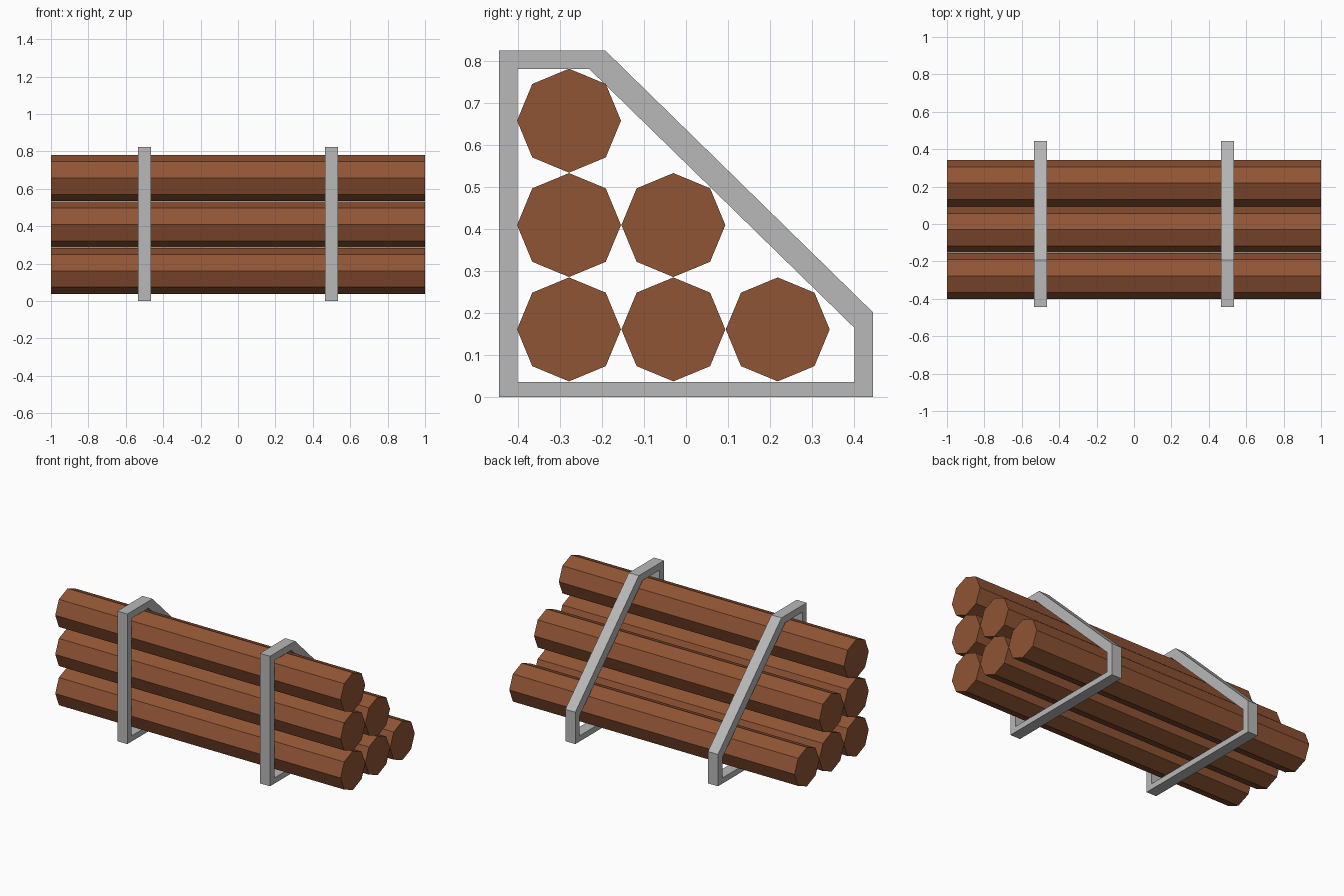
import bpy, bmesh
from math import cos, sin, pi

if "Cube" in bpy.data.objects:
    bpy.data.objects.remove(bpy.data.objects["Cube"])


def make_material(name, color):
    mat = bpy.data.materials.new(name)
    mat.diffuse_color = (*color, 1)
    mat.use_nodes = True
    mat.node_tree.nodes["Principled BSDF"].inputs["Base Color"].default_value = mat.diffuse_color
    return mat


bark = make_material("bark", (0.28, 0.09, 0.035))
metal = make_material("metal", (0.48, 0.48, 0.48))


def make_object(name, bm, material, x=0):
    bmesh.ops.recalc_face_normals(bm, faces=bm.faces)
    mesh = bpy.data.meshes.new(name)
    bm.to_mesh(mesh)
    bm.free()
    mesh.materials.append(material)
    obj = bpy.data.objects.new(name, mesh)
    obj.location.x = x
    bpy.context.collection.objects.link(obj)
    return obj


def log(name, y, z, radius=0.1235, half=1.0):
    # Eight-sided log lying along x, with a corner pointing up
    bm = bmesh.new()
    ring = [bm.verts.new((-half, y + radius * cos(i * pi / 4), z + radius * sin(i * pi / 4)))
            for i in range(8)]
    end = bm.faces.new(ring)
    extruded = bmesh.ops.extrude_face_region(bm, geom=[end], use_keep_orig=True)
    moved = [v for v in extruded["geom"] if isinstance(v, bmesh.types.BMVert)]
    bmesh.ops.translate(bm, verts=moved, vec=(2 * half, 0, 0))
    return make_object(name, bm, bark)


def bracket(name, x, half=0.035):
    # Closed loop frame made from an outer and an inner outline
    outer = [(-0.444, 0), (0.444, 0), (0.444, 0.202), (-0.192, 0.824), (-0.444, 0.824)]
    inner = [(-0.401, 0.036), (0.401, 0.036), (0.401, 0.164), (-0.230, 0.780), (-0.401, 0.780)]
    bm = bmesh.new()
    loops = [[bm.verts.new((side, y, z)) for y, z in outline]
             for side, outline in ((-half, outer), (half, outer), (half, inner), (-half, inner))]
    for a, b in zip(loops, loops[1:] + loops[:1]):
        for i in range(5):
            j = (i + 1) % 5
            bm.faces.new((a[i], a[j], b[j], b[i]))
    return make_object(name, bm, metal, x)


# Stack of logs: three, two, one
spacing = 0.248
for row in range(3):
    for col in range(3 - row):
        log(f"log_{row + 1}_{col + 1}", -0.278 + col * spacing, 0.161 + row * spacing)

# Two metal frames holding the stack
bracket("left_frame", -0.5)
bracket("right_frame", 0.5)
